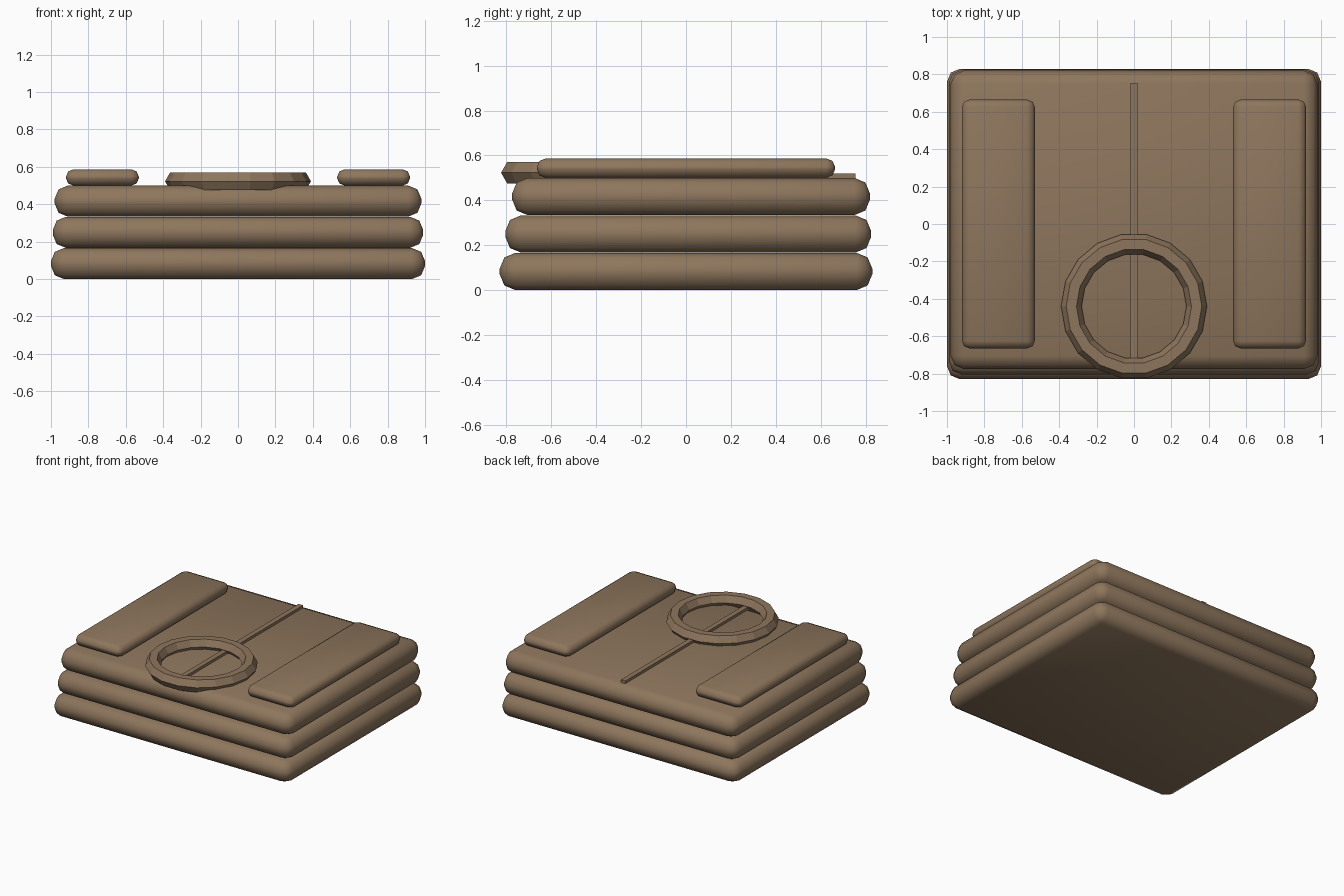
import bpy

if "Cube" in bpy.data.objects:
    bpy.data.objects.remove(bpy.data.objects["Cube"])

cloth = bpy.data.materials.new("brown_cloth")
cloth.diffuse_color = (0.27, 0.181, 0.109, 1.0)
cloth.use_nodes = True
cloth.node_tree.nodes["Principled BSDF"].inputs["Base Color"].default_value = cloth.diffuse_color


def box(name, x, y, z, bevel=0.0):
    """Box from (min, max) ranges, optionally with softly rounded edges."""
    bpy.ops.mesh.primitive_cube_add(
        size=1, location=[(a + b) / 2 for a, b in (x, y, z)])
    ob = bpy.context.object
    ob.name = name
    ob.scale = [b - a for a, b in (x, y, z)]
    bpy.ops.object.transform_apply(location=False, rotation=False, scale=True)
    ob.data.materials.append(cloth)
    if bevel:
        mod = ob.modifiers.new("round_edges", 'BEVEL')
        mod.width = bevel
        mod.segments = 2
        mod.limit_method = 'NONE'
        bpy.ops.object.shade_smooth()
    return ob


# Three stacked folded layers, stepping back slightly towards the top
for name, half_x, front, back, low in (
        ("bottom_fold", 1.0, -0.83, 0.83, 0.0),
        ("middle_fold", 0.99, -0.805, 0.825, 0.167),
        ("top_fold", 0.98, -0.775, 0.82, 0.334)):
    box(name, (-half_x, half_x), (front, back), (low, low + 0.166), 0.07)

# Folded sleeves on the left and right
for name, x in (("left_sleeve", (-0.92, -0.53)), ("right_sleeve", (0.53, 0.92))):
    box(name, x, (-0.665, 0.665), (0.5, 0.587), 0.04)

# Centre seam
box("centre_seam", (-0.019, 0.019), (-0.755, 0.755), (0.49, 0.52))

# Faceted collar ring at the front edge
bpy.ops.mesh.primitive_torus_add(
    major_radius=0.335, minor_radius=0.055, major_segments=18,
    minor_segments=6, location=(0, -0.44, 0.523))
collar = bpy.context.object
collar.name = "collar"
collar.data.materials.append(cloth)
bpy.ops.object.shade_flat()
